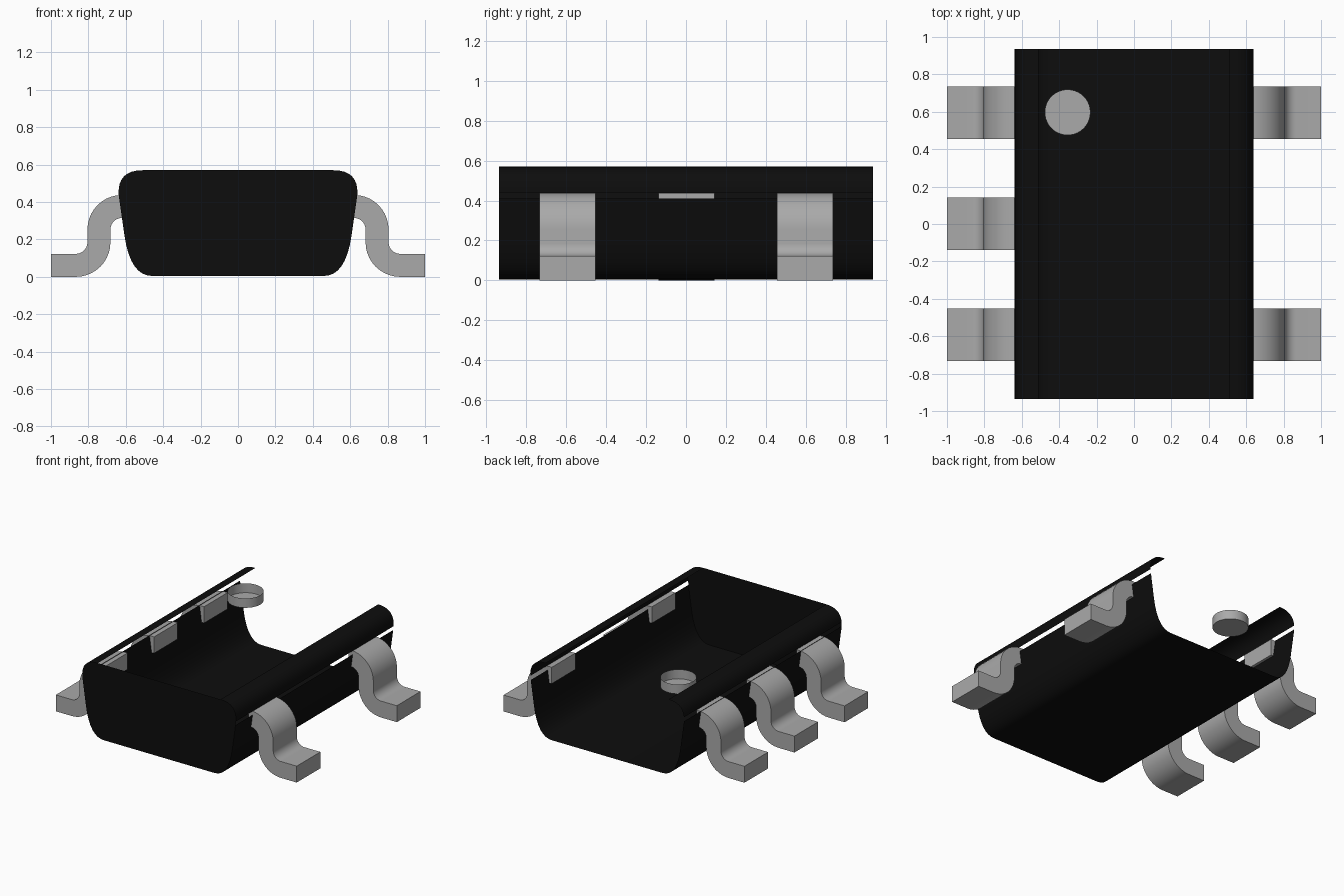
import bpy, bmesh, math
from math import cos, sin, pi

cube = bpy.data.objects.get("Cube")
if cube:
    bpy.data.objects.remove(cube, do_unlink=True)


def material(name, rgb):
    m = bpy.data.materials.new(name)
    m.use_nodes = True
    m.diffuse_color = (*rgb, 1)
    m.node_tree.nodes["Principled BSDF"].inputs["Base Color"].default_value = (*rgb, 1)
    return m


BLACK = material("black plastic", (0.004, 0.004, 0.004))
GREY = material("grey metal", (0.40, 0.40, 0.40))


def finish(name, bm, mat, smooth=True):
    mesh = bpy.data.meshes.new(name)
    bm.to_mesh(mesh)
    bm.free()
    mesh.materials.append(mat)
    ob = bpy.data.objects.new(name, mesh)
    bpy.context.collection.objects.link(ob)
    bpy.ops.object.select_all(action='DESELECT')
    ob.select_set(True)
    bpy.context.view_layer.objects.active = ob
    if smooth:
        bpy.ops.object.shade_smooth_by_angle(angle=math.radians(35))
    return ob


def bezier(a, b, c, n=8):
    return [tuple((1-t)**2*p + 2*t*(1-t)*q + t*t*r for p, q, r in zip(a, b, c))
            for t in (i/n for i in range(n+1))]


def arc(cx, cz, r, a0, a1, n=10):
    return [(cx + r*cos(a0+(a1-a0)*i/n), cz + r*sin(a0+(a1-a0)*i/n)) for i in range(n+1)]


def sheet(name, profile, y0, y1):
    """Open surface: an x-z profile swept along y."""
    bm = bmesh.new()
    rows = [(bm.verts.new((x, y0, z)), bm.verts.new((x, y1, z))) for x, z in profile]
    for a, b in zip(rows, rows[1:]):
        bm.faces.new((a[0], a[1], b[1], b[0]))
    return finish(name, bm, BLACK)


# Body half-profile: bottom curve, flat side, rounded shoulder
LEN = 0.935
half = (bezier((0.46, 0.005), (0.575, 0.005), (0.607, 0.22)) + [(0.634, 0.41)]
        + bezier((0.638, 0.44), (0.645, 0.57), (0.51, 0.57)))


def mirrored(points):
    return [(-x, z) for x, z in reversed(points)]


# Open-topped shell, with a narrow slit below each shoulder strip
sheet("body_shell", mirrored(half[:11]) + half[:10], -LEN, LEN)
sheet("left_shoulder", half[10:], -LEN, LEN)
sheet("right_shoulder", mirrored(half[11:]), -LEN, LEN)

# Closed front end
bm = bmesh.new()
bm.faces.new([bm.verts.new((x, -LEN, z)) for x, z in mirrored(half) + half])
finish("body_front", bm, BLACK, False)

# Marker recess: a shallow cup, open at the top
bm = bmesh.new()
bmesh.ops.create_cone(bm, cap_ends=True, segments=40, radius1=0.122, radius2=0.122, depth=0.07)
bmesh.ops.delete(bm, geom=[f for f in bm.faces if f.normal.z > 0.9], context='FACES_ONLY')
bmesh.ops.reverse_faces(bm, faces=bm.faces)
marker = finish("marker_recess", bm, GREY)
marker.location = (-0.355, 0.597, 0.533)

# S-bent leg outline in x-z
BIG, SMALL = 0.185, 0.062
outline = ([(0.60, 0.438)] + arc(0.62, 0.253, BIG, pi/2, 0)
           + arc(0.867, 0.185, SMALL, pi, 1.5*pi)
           + [(1.0, 0.123), (1.0, 0.0)]
           + arc(0.867, 0.185, BIG, 1.5*pi, pi)
           + arc(0.62, 0.253, SMALL, 0, pi/2) + [(0.60, 0.315)])


def leg(name, side, y, w=0.14):
    bm = bmesh.new()
    face = bm.faces.new([bm.verts.new((side*x, y-w, z)) for x, z in outline])
    ext = bmesh.ops.extrude_face_region(bm, geom=[face], use_keep_orig=True)
    bmesh.ops.translate(bm, vec=(0, 2*w, 0),
                        verts=[v for v in ext["geom"] if isinstance(v, bmesh.types.BMVert)])
    bmesh.ops.recalc_face_normals(bm, faces=bm.faces)
    finish(name, bm, GREY)


# Two legs on the left, three on the right
for tag, y in (("front", -0.592), ("middle", 0.002), ("back", 0.595)):
    leg("right_" + tag + "_leg", -1, y)
    if tag != "middle":
        leg("left_" + tag + "_leg", 1, y)
